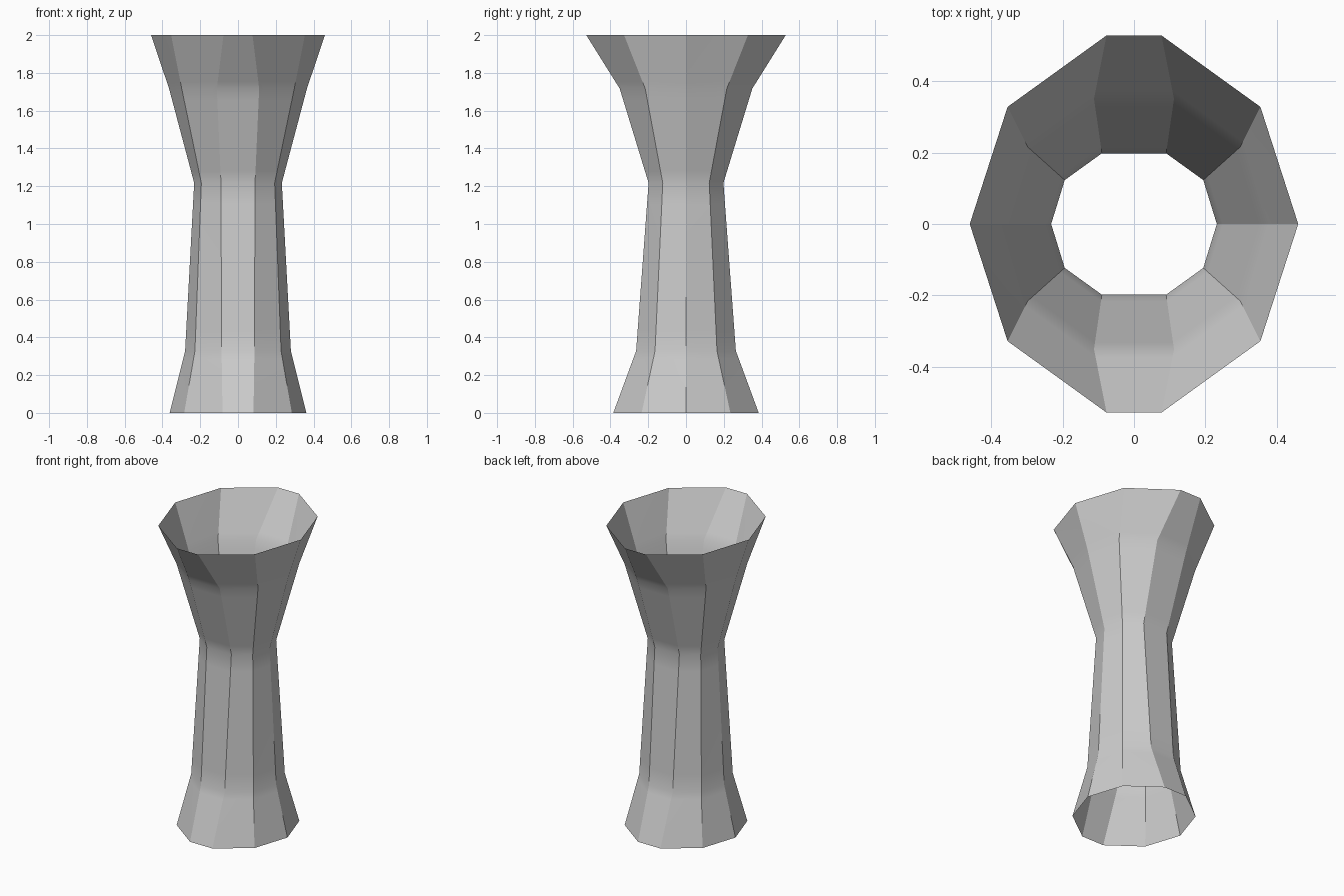
import bpy, bmesh

if "Cube" in bpy.data.objects:
    bpy.data.objects.remove(bpy.data.objects["Cube"])

# Each ring: height, then the first-quadrant corners of a ten-sided outline
rings = [
    (0.0,   [(0.362, 0), (0.285, 0.235), (0.082, 0.385)]),
    (0.328, [(0.280, 0), (0.228, 0.164), (0.087, 0.264)]),
    (1.217, [(0.232, 0), (0.194, 0.123), (0.090, 0.198)]),
    (1.717, [(0.365, 0), (0.298, 0.216), (0.112, 0.351)]),
    (2.0,   [(0.460, 0), (0.354, 0.328), (0.077, 0.528)]),
]


def outline(quarter):
    """Mirror the quarter outline into a full ring."""
    half = quarter + [(-x, y) for x, y in reversed(quarter)]
    return half + [(x, -y) for x, y in reversed(half[1:-1])]


# Open flared tube, thin-walled with no caps
bm = bmesh.new()
loops = [[bm.verts.new((x, y, z)) for x, y in outline(q)] for z, q in rings]
for low, high in zip(loops, loops[1:]):
    n = len(low)
    for i in range(n):
        j = (i + 1) % n
        bm.faces.new((low[i], low[j], high[j], high[i]))

# Even subdivision so the twisted panels blend gently
bmesh.ops.subdivide_edges(bm, edges=bm.edges[:], cuts=7, use_grid_fill=True)
bm.normal_update()

mesh = bpy.data.meshes.new("flared_tube")
bm.to_mesh(mesh)
bm.free()
tube = bpy.data.objects.new("flared_tube", mesh)
bpy.context.collection.objects.link(tube)

# Crisp vertical creases, soft bends along the height
bpy.context.view_layer.objects.active = tube
tube.select_set(True)
bpy.ops.object.shade_smooth_by_angle(angle=0.5236)
